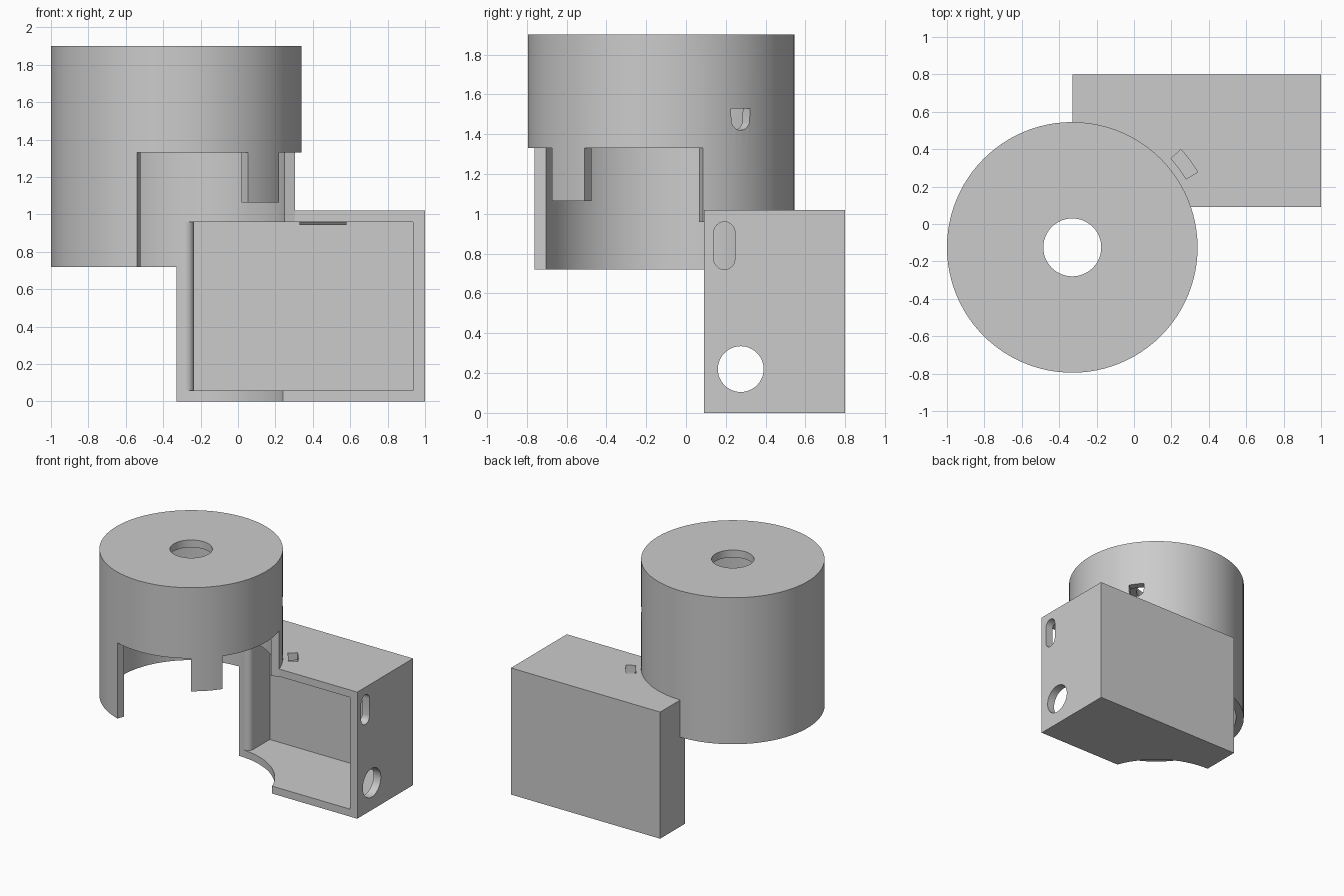
import bpy, bmesh
from math import cos, sin, radians, pi
from mathutils import Matrix, Vector

old = bpy.data.objects.get("Cube")
if old:
    bpy.data.objects.remove(old, do_unlink=True)

grey = bpy.data.materials.new("plain grey")
grey.use_nodes = True
colour = (0.6, 0.6, 0.6, 1)
grey.diffuse_color = colour
grey.node_tree.nodes["Principled BSDF"].inputs["Base Color"].default_value = colour

AXIS = Vector((-0.33, -0.125, 0))          # centre line of the round cup
OUTER, INNER = 0.67, 0.61
# Turns a profile drawn in y-z so that it is extruded along x
SIDEWAYS = Matrix(((0, 0, 1, 0), (1, 0, 0, 0), (0, 1, 0, 0), (0, 0, 0, 1)))


def prism(name, points, low, high, matrix=None):
    """Extrude a closed 2D profile from low to high."""
    bm = bmesh.new()
    face = bm.faces.new([bm.verts.new((x, y, low)) for x, y in points])
    top = bmesh.ops.extrude_face_region(bm, geom=[face])["geom"]
    verts = [v for v in top if isinstance(v, bmesh.types.BMVert)]
    bmesh.ops.translate(bm, vec=(0, 0, high - low), verts=verts)
    if matrix:
        bm.transform(matrix)
    bmesh.ops.recalc_face_normals(bm, faces=bm.faces)
    mesh = bpy.data.meshes.new(name)
    bm.to_mesh(mesh)
    bm.free()
    mesh.materials.append(grey)
    obj = bpy.data.objects.new(name, mesh)
    bpy.context.collection.objects.link(obj)
    return obj


def arc(cx, cy, r, start, end, steps):
    angles = [radians(start + (end - start) * i / steps) for i in range(steps + 1)]
    return [(cx + r * cos(a), cy + r * sin(a)) for a in angles]


def circle(cx, cy, r, steps=96):
    return arc(cx, cy, r, 0, 360, steps)[:-1]


def rectangle(x0, x1, y0, y1):
    return [(x0, y0), (x1, y0), (x1, y1), (x0, y1)]


def sector(r0, r1, start, end):
    """Piece of a ring around the cup axis."""
    return (arc(AXIS.x, AXIS.y, r1, start, end, 24)
            + arc(AXIS.x, AXIS.y, r0, end, start, 24))


def combine(target, other, operation):
    mod = target.modifiers.new(operation.lower(), "BOOLEAN")
    mod.object, mod.operation, mod.solver = other, operation, "EXACT"
    bpy.context.view_layer.objects.active = target
    bpy.ops.object.modifier_apply(modifier=mod.name)
    bpy.data.objects.remove(other, do_unlink=True)


# Round cup joined to the rectangular box
housing = prism("housing", circle(AXIS.x, AXIS.y, OUTER), 0.72, 1.9)
combine(housing, prism("box", rectangle(-0.33, 1, 0.09, 0.8), 0, 1.02), "UNION")

# Box cavity, open to the front, with a rounded left wall edge
cavity = ([(0.935, -0.1), (0.935, 0.74), (-0.235, 0.74)]
          + arc(-0.28, 0.53, 0.045, 0, -90, 8) + [(-0.28, -0.1)])

# Rounded slot and cable hole in the box side
slot = arc(0.193, 0.907, 0.053, 0, 180, 12) + arc(0.193, 0.773, 0.053, 180, 360, 12)

# Small wire hole through the cup wall, rounded at the bottom
wire = [(-0.06, 1.53)] + arc(0, 1.48, 0.06, 200, 340, 10) + [(0.06, 1.53)]
wire_matrix = (Matrix.Translation(AXIS)
               @ Matrix.Rotation(radians(36.7), 4, "Z") @ SIDEWAYS)

cutters = [
    prism("bore", circle(AXIS.x, AXIS.y, INNER), -0.1, 1.84),
    prism("cavity", cavity, 0.06, 0.96),
    prism("top_hole", circle(AXIS.x, AXIS.y, 0.155, 48), 1.7, 2),
    # Wide front window, leaving a short tab in its middle
    prism("window", sector(0.5, 0.674, -108.3, 18.3), 0.6, 1.065),
    prism("window_left", sector(0.5, 0.674, -35, 18.3), 0.9, 1.33),
    prism("window_right", sector(0.5, 0.674, -108.3, -55), 0.9, 1.33),
    prism("slot", slot, 0.9, 1.1, SIDEWAYS),
    prism("cable_hole", circle(0.275, 0.22, 0.115, 48), 0.9, 1.1, SIDEWAYS),
    prism("wire_hole", wire, 0.5, 0.75, wire_matrix),
    prism("lid_hole", sector(0.71, 0.782, 31, 42), 0.9, 1.1),
]
for cutter in cutters:
    combine(housing, cutter, "DIFFERENCE")

# Snap ridge under the front edge of the box top
ridge = prism("snap_ridge", [(0.11, 0.965), (0.15, 0.965), (0.13, 0.943)],
              0.33, 0.58, SIDEWAYS)

bpy.ops.object.select_all(action="DESELECT")
housing.select_set(True)
bpy.context.view_layer.objects.active = housing
bpy.ops.object.shade_smooth_by_angle(angle=pi / 6)
